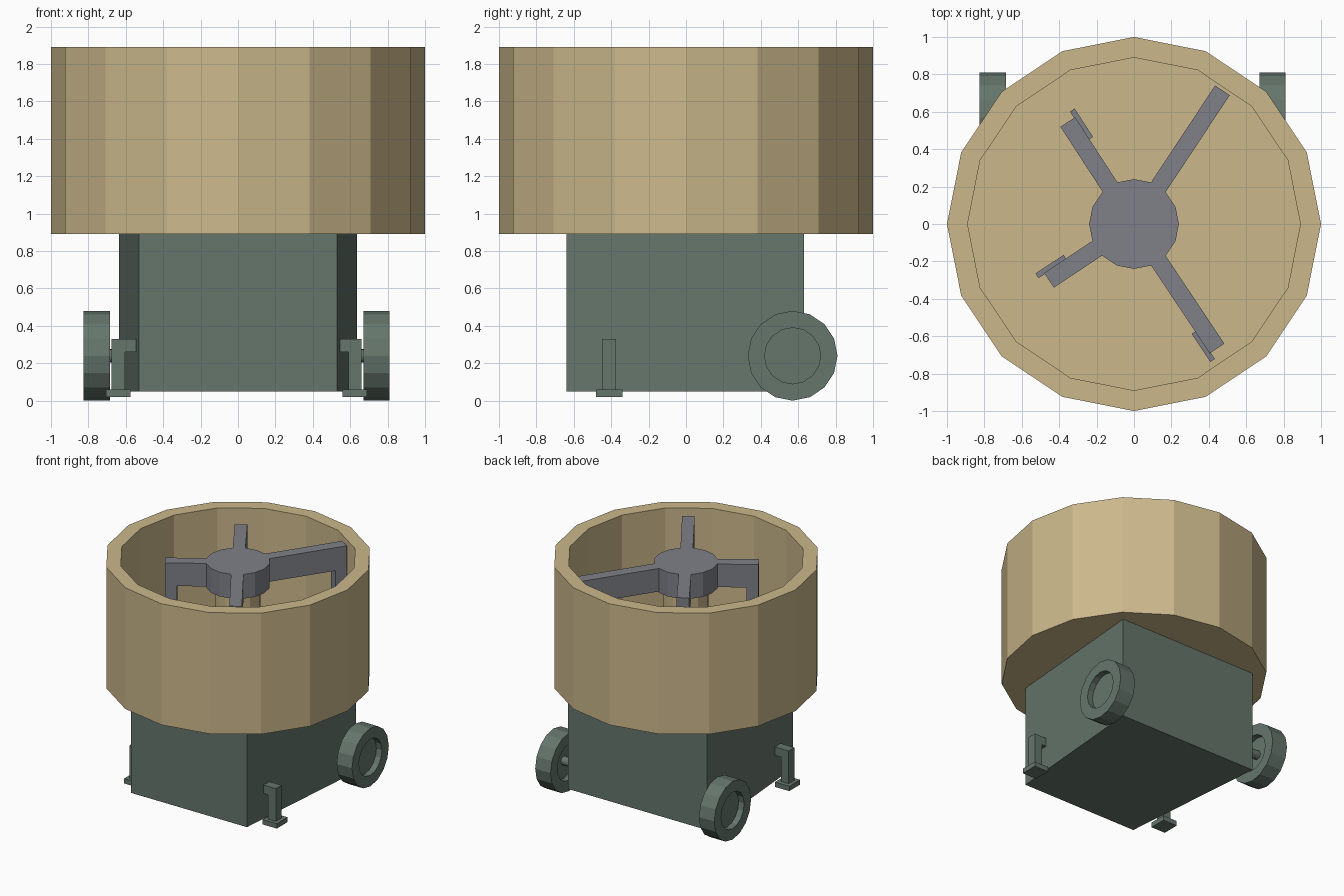
import bpy, bmesh
from math import radians, cos, sin, tau
from mathutils import Matrix, Vector

if "Cube" in bpy.data.objects:
    bpy.data.objects.remove(bpy.data.objects["Cube"])


def material(name, rgb):
    m = bpy.data.materials.new(name)
    m.diffuse_color = (*rgb, 1)
    m.use_nodes = True
    m.node_tree.nodes["Principled BSDF"].inputs["Base Color"].default_value = m.diffuse_color
    return m


TAN = material("tan paint", (0.60, 0.48, 0.26))
GREEN = material("green paint", (0.13, 0.18, 0.15))
STEEL = material("steel", (0.21, 0.22, 0.25))


def finish(bm, name, mat, matrix=Matrix()):
    bm.transform(matrix)
    bmesh.ops.recalc_face_normals(bm, faces=bm.faces)
    me = bpy.data.meshes.new(name)
    bm.to_mesh(me)
    bm.free()
    me.materials.append(mat)
    ob = bpy.data.objects.new(name, me)
    bpy.context.collection.objects.link(ob)
    return ob


def lathe(name, profile, mat, matrix=Matrix(), sides=16):
    """Revolve (radius, z) points around z, capping both ends."""
    bm = bmesh.new()
    rings = [[bm.verts.new((r * cos(tau * i / sides), r * sin(tau * i / sides), z))
              for i in range(sides)] for r, z in profile]
    for a, b in zip(rings, rings[1:]):
        for i in range(sides):
            j = (i + 1) % sides
            bm.faces.new((a[i], a[j], b[j], b[i]))
    bm.faces.new(rings[0])
    bm.faces.new(rings[-1])
    return finish(bm, name, mat, matrix)


def prism(name, outline, vector, mat, matrix=Matrix()):
    """Extrude a flat outline of 3D points along a vector."""
    bm = bmesh.new()
    face = bm.faces.new([bm.verts.new(p) for p in outline])
    ext = bmesh.ops.extrude_face_region(bm, geom=[face])["geom"]
    verts = [v for v in ext if isinstance(v, bmesh.types.BMVert)]
    bmesh.ops.translate(bm, verts=verts, vec=Vector(vector))
    # the extrude keeps the first cap; make sure the solid is closed
    bmesh.ops.holes_fill(bm, edges=[e for e in bm.edges if e.is_boundary])
    return finish(bm, name, mat, matrix)


def box(name, x, y, z, mat, matrix=Matrix()):
    outline = [(x[0], y[0], z[0]), (x[1], y[0], z[0]), (x[1], y[1], z[0]), (x[0], y[1], z[0])]
    return prism(name, outline, (0, 0, z[1] - z[0]), mat, matrix)


FLOOR = 0.97

# Open mixing pan with a raised column in the middle
lathe("mixing_pan", [(1, 0.89), (1, 1.89), (0.89, 1.89), (0.89, FLOOR),
                     (0.17, FLOOR), (0.17, 1.66)], TAN)

# Base housing, narrower at the front
prism("base_housing", [(-0.53, -0.64, 0.05), (0.53, -0.64, 0.05),
                       (0.635, 0.63, 0.05), (-0.635, 0.63, 0.05)], (0, 0, 0.85), GREEN)

# Wheels, axles and front support legs on both sides
for side, label, shift in ((1, "right", 0), (-1, "left", -0.015)):
    turn = Matrix.Translation((shift, 0.57, 0.24)) @ Matrix.Rotation(side * radians(90), 4, 'Y')
    lathe(label + "_wheel", [(0.15, 0.72), (0.15, 0.67), (0.24, 0.67), (0.24, 0.81),
                             (0.15, 0.81), (0.15, 0.76)], GREEN, turn)
    lathe(label + "_axle", [(0.035, 0.6), (0.035, 0.73)], GREEN, turn)
    place = Matrix.Translation((shift, 0, 0)) @ Matrix.Diagonal((side, 1, 1, 1))
    prism(label + "_leg", [(0.53, -0.45, 0.33), (0.66, -0.45, 0.33), (0.66, -0.45, 0.06),
                           (0.59, -0.45, 0.06), (0.59, -0.45, 0.26), (0.53, -0.45, 0.26)],
          (0, 0.075, 0), GREEN, place)
    box(label + "_foot", (0.56, 0.69), (-0.48, -0.34), (0.02, 0.06), GREEN, place)

# Rotor hub
lathe("rotor_hub", [(0.24, 1.66), (0.24, 1.86)], STEEL)

# Rotor arms with a drop post at the end and a paddle plate near the floor
for n, (angle, length, offset) in enumerate(
        ((56.5, 0.857, 0), (123, 0.65, 0.055), (213.5, 0.545, 0.055), (-56.3, 0.80, 0.055)), 1):
    rot = Matrix.Rotation(radians(angle), 4, 'Z')
    prism(f"rotor_arm_{n}", [(0.15, -0.047, 1.86), (length, -0.047, 1.86), (length, -0.047, 1.10),
                             (length - 0.09, -0.047, 1.10), (length - 0.09, -0.047, 1.67),
                             (0.15, -0.047, 1.67)], (0, 0.094, 0), STEEL, rot)
    end = length + (0.04 if offset else 0)
    box(f"paddle_{n}", (end - 0.18, end), (-offset - 0.015, -offset + 0.015),
        (FLOOR + 0.03, 1.30), STEEL, rot)

# Stand on the ground
